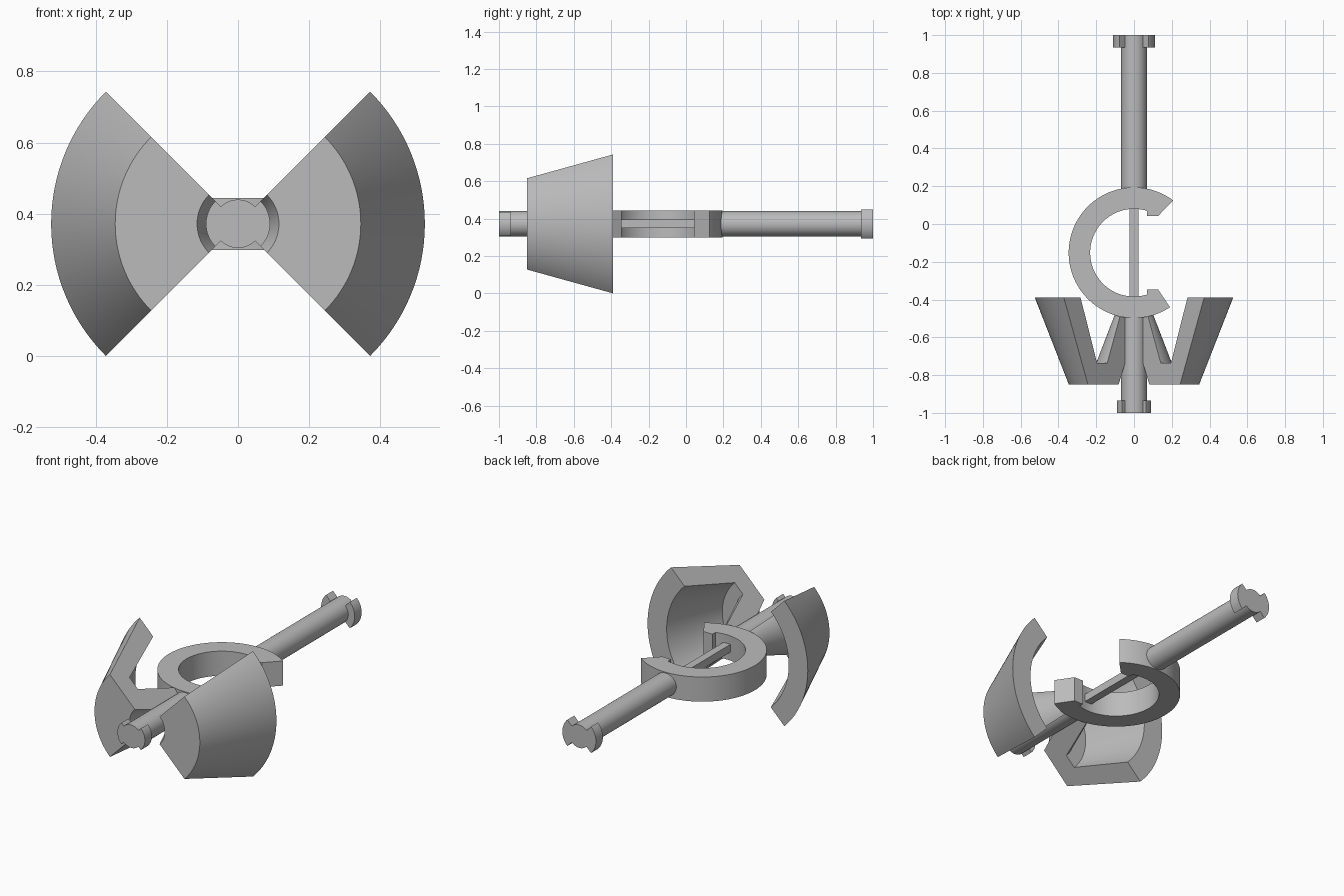
import bpy, bmesh, math
from math import sin, cos, radians, asin, atan2, pi
from mathutils import Vector

cube = bpy.data.objects.get("Cube")
if cube:
    bpy.data.objects.remove(cube, do_unlink=True)

AXIS_Z = 0.372   # height of the central axis

grey = bpy.data.materials.new("light_grey")
grey.use_nodes = True
colour = (0.5, 0.5, 0.5, 1)
grey.diffuse_color = colour
grey.node_tree.nodes["Principled BSDF"].inputs["Base Color"].default_value = colour


def finish(name, bm):
    bmesh.ops.recalc_face_normals(bm, faces=bm.faces)
    mesh = bpy.data.meshes.new(name)
    bm.to_mesh(mesh)
    bm.free()
    ob = bpy.data.objects.new(name, mesh)
    bpy.context.collection.objects.link(ob)
    mesh.materials.append(grey)
    bpy.ops.object.select_all(action='DESELECT')
    ob.select_set(True)
    bpy.context.view_layer.objects.active = ob
    bpy.ops.object.shade_smooth_by_angle(angle=radians(25))
    return ob


def sector(name, profile, middle, half=45, steps=32):
    """Sweep a closed (radius, y) profile around the axis, with flat end caps."""
    bm = bmesh.new()
    rings = []
    for i in range(steps + 1):
        a = radians(middle - half + 2 * half * i / steps)
        rings.append([bm.verts.new((r * cos(a), y, AXIS_Z + r * sin(a)))
                      for r, y in profile])
    n = len(profile)
    for a, b in zip(rings, rings[1:]):
        for k in range(n):
            m = (k + 1) % n
            bm.faces.new((a[k], a[m], b[m], b[k]))
    bm.faces.new(rings[0])
    bm.faces.new(rings[-1])
    return finish(name, bm)


def rod(name, radius, y0, y1):
    bm = bmesh.new()
    bmesh.ops.create_cone(bm, cap_ends=True, segments=64, radius1=radius,
                          radius2=radius, depth=y1 - y0)
    for v in bm.verts:
        x, y, z = v.co
        v.co = (x, z + (y0 + y1) / 2, y + AXIS_Z)
    return finish(name, bm)


# Flared shells with a tapering inner sleeve, plus the end lugs
shell = [(0.115, -0.85), (0.345, -0.85), (0.525, -0.39), (0.40, -0.39),
         (0.277, -0.735), (0.2, -0.735), (0.067, -0.39), (0.06, -0.39),
         (0.06, -0.72)]


def lug(radius, y0, y1):
    return [(0.05, y0), (radius, y0), (radius, y1), (0.05, y1)]


for side, middle in (("left", 0), ("right", 180)):
    sector(side + "_flared_shell", shell, middle)
    sector(side + "_front_lug", lug(0.09, -1, -0.935), middle)
    sector(side + "_back_lug", lug(0.11, 0.935, 1), middle)

# Round shafts either side of the open ring
rod("front_shaft", 0.068, -1, -0.42)
rod("back_shaft", 0.068, 0.12, 1)

# Open ring with bevelled, hooked tips
MID_Y, OUTER, INNER = -0.152, 0.346, 0.232


def arc(radius, start, end, steps=64):
    return [(radius * cos(start + (end - start) * i / steps),
             MID_Y + radius * sin(start + (end - start) * i / steps))
            for i in range(steps + 1)]


top_tip = atan2(0.122 - MID_Y, 0.206)
low_tip = atan2(-0.44 - MID_Y, 0.19) + 2 * pi
inner_start = math.acos(0.069 / INNER)
outline = arc(OUTER, top_tip, low_tip)
outline += [(0.127, -0.346), (0.069, -0.346)]
outline += arc(INNER, 2 * pi - inner_start, inner_start)
outline += [(0.069, 0.042), (0.127, 0.042)]
bm = bmesh.new()
face = bm.faces.new([bm.verts.new((x, y, AXIS_Z - 0.073)) for x, y in outline])
lifted = bmesh.ops.extrude_face_region(bm, geom=[face], use_keep_orig=True)
for v in lifted["geom"]:
    if isinstance(v, bmesh.types.BMVert):
        v.co.z += 0.146
finish("open_ring", bm)

# Thin square bar across the ring
bm = bmesh.new()
bmesh.ops.create_cube(bm, size=1)
for v in bm.verts:
    v.co = Vector((v.co.x * 0.046, v.co.y * 0.52 + MID_Y, v.co.z * 0.046 + AXIS_Z))
finish("cross_bar", bm)
